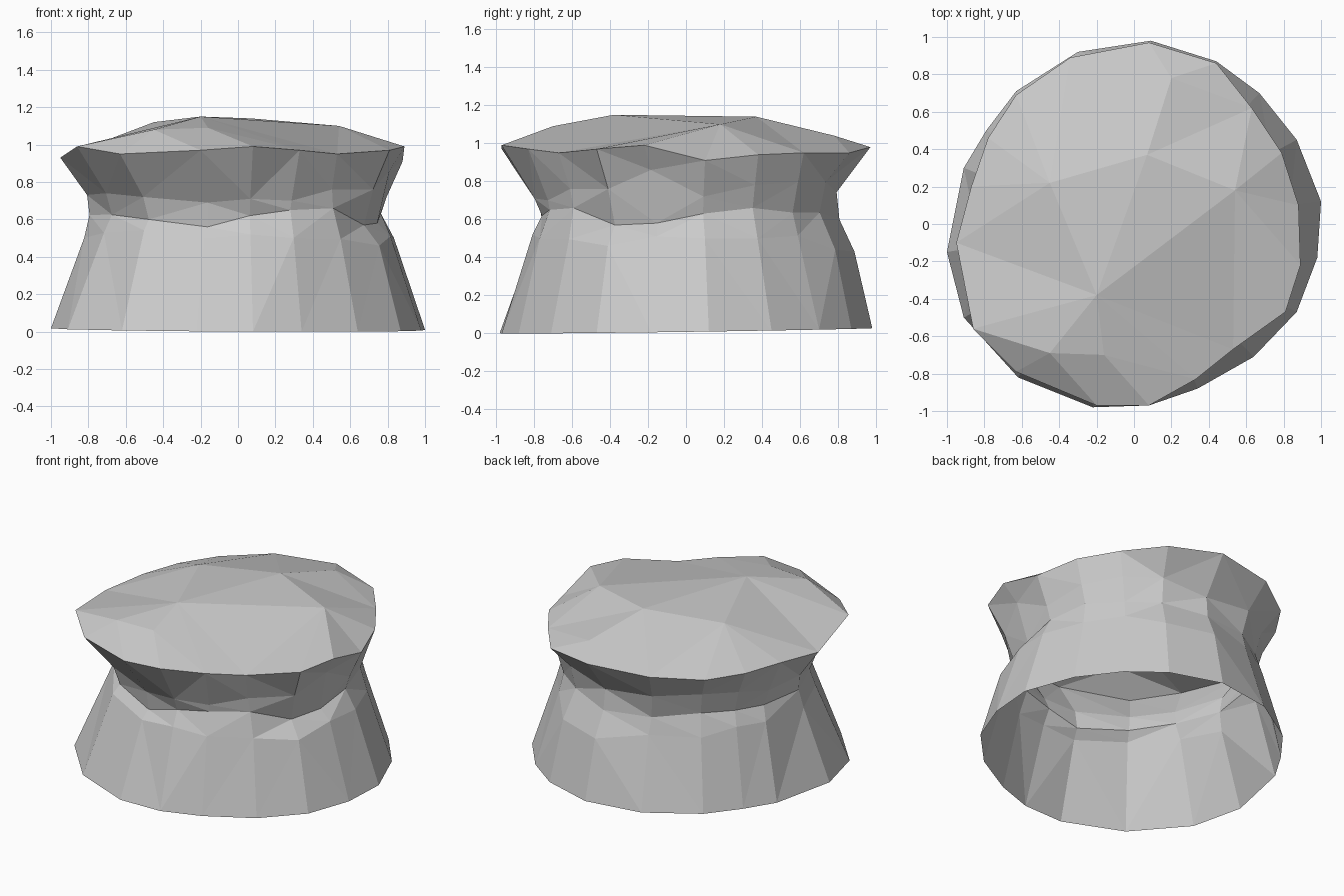
import bpy, bmesh, random
from mathutils import Vector
from mathutils.geometry import delaunay_2d_cdt

if "Cube" in bpy.data.objects:
    bpy.data.objects.remove(bpy.data.objects["Cube"])

random.seed(4)

# plan outlines, counter-clockwise from the right side
BASE = [(1, .12), (.87, .45), (.67, .7), (.44, .87), (.09, .98), (-.3, .92), (-.63, .71),
        (-.79, .5), (-.91, .3), (-1, -.15), (-.91, -.5), (-.62, -.82), (-.22, -.98),
        (.08, -.97), (.34, -.88), (.64, -.71), (.87, -.47), (.98, -.18)]
RIM = [(.88, .1, .91), (.79, .38, .94), (.63, .62, .95), (.44, .86, .95), (.08, .97, .98),
       (-.34, .89, .97), (-.63, .69, .95), (-.78, .46, .95), (-.87, .2, .95), (-.95, -.1, .93),
       (-.86, -.56, .99), (-.63, -.79, .95), (-.2, -.97, .97), (.08, -.97, .99),
       (.33, -.83, .97), (.53, -.67, .95), (.81, -.47, .97), (.89, -.22, .99)]
CROWN = [(-.2, -.38, 1.15), (-.45, -.69, 1.08), (-.16, -.7, 1.09), (-.45, .22, 1.12),
         (.07, .37, 1.14), (.2, .78, 1.04), (.54, .18, 1.1)]

# local bulges, ledges and dents: outline index -> (radius, height)
SHOULDER = {0: (.84, .5), 3: (.88, .44), 4: (.89, .43), 12: (.82, .5), 13: (.81, .52),
            16: (.86, .46), 17: (.83, .51)}
WAIST = {0: (.77, .63), 1: (.78, .66), 4: (.81, .6), 11: (.78, .6), 12: (.77, .56),
         13: (.76, .62), 14: (.77, .65), 15: (.78, .66), 16: (.77, .57), 17: (.76, .58)}
NECK = {0: (.8, .72), 1: (.82, .78), 10: (.83, .74), 11: (.82, .72), 12: (.79, .69),
        13: (.8, .71), 14: (.78, .7), 15: (.79, .76), 16: (.83, .76), 17: (.83, .86)}


def ring(scale, z, blend, jitter_r, jitter_z, local):
    """Horizontal ring with an uneven radius; blend moves its angles towards the rim."""
    pts = []
    for i, (b, r) in enumerate(zip(BASE, RIM)):
        radius = scale * (1 + random.uniform(-jitter_r, jitter_r))
        height = z + random.uniform(-jitter_z, jitter_z)
        radius, height = local.get(i, (radius, height))
        p = Vector(b).lerp(Vector(r[:2]), blend).normalized() * radius
        pts.append(Vector((p.x, p.y, height)))
    return pts


# flared skirt, waist and overhanging lip
base = [Vector((x, y, max(0, .014 * (1 + y) - .006 * x))) for x, y in BASE]
rings = [base, ring(.825, .52, .1, .012, .03, SHOULDER), ring(.785, .64, .4, .02, .025, WAIST),
         ring(.815, .76, .7, .025, .04, NECK), [Vector(p) for p in RIM]]

bm = bmesh.new()
rows = [[bm.verts.new(p) for p in r] for r in rings]
n = len(BASE)
for lo, hi in zip(rows, rows[1:]):
    for i in range(n):
        j = (i + 1) % n
        a, b, c, d = lo[i], lo[j], hi[j], hi[i]
        # split each quad along its shorter diagonal
        if (a.co - c.co).length < (b.co - d.co).length:
            bm.faces.new((a, b, c))
            bm.faces.new((a, c, d))
        else:
            bm.faces.new((a, b, d))
            bm.faces.new((b, c, d))

# faceted low dome on top, the bottom stays open
top = rows[-1] + [bm.verts.new(p) for p in CROWN]
edges = [(i, (i + 1) % n) for i in range(n)]
result = delaunay_2d_cdt([v.co.xy for v in top], edges, [], 1, 1e-5)
for f in result[2]:
    bm.faces.new([top[result[3][i][0]] for i in f])

bmesh.ops.recalc_face_normals(bm, faces=bm.faces)
if max(bm.faces, key=lambda f: f.calc_center_median().z).normal.z < 0:
    bmesh.ops.reverse_faces(bm, faces=bm.faces)
mesh = bpy.data.meshes.new("rock_stump")
bm.to_mesh(mesh)
bm.free()
obj = bpy.data.objects.new("rock_stump", mesh)
bpy.context.collection.objects.link(obj)
